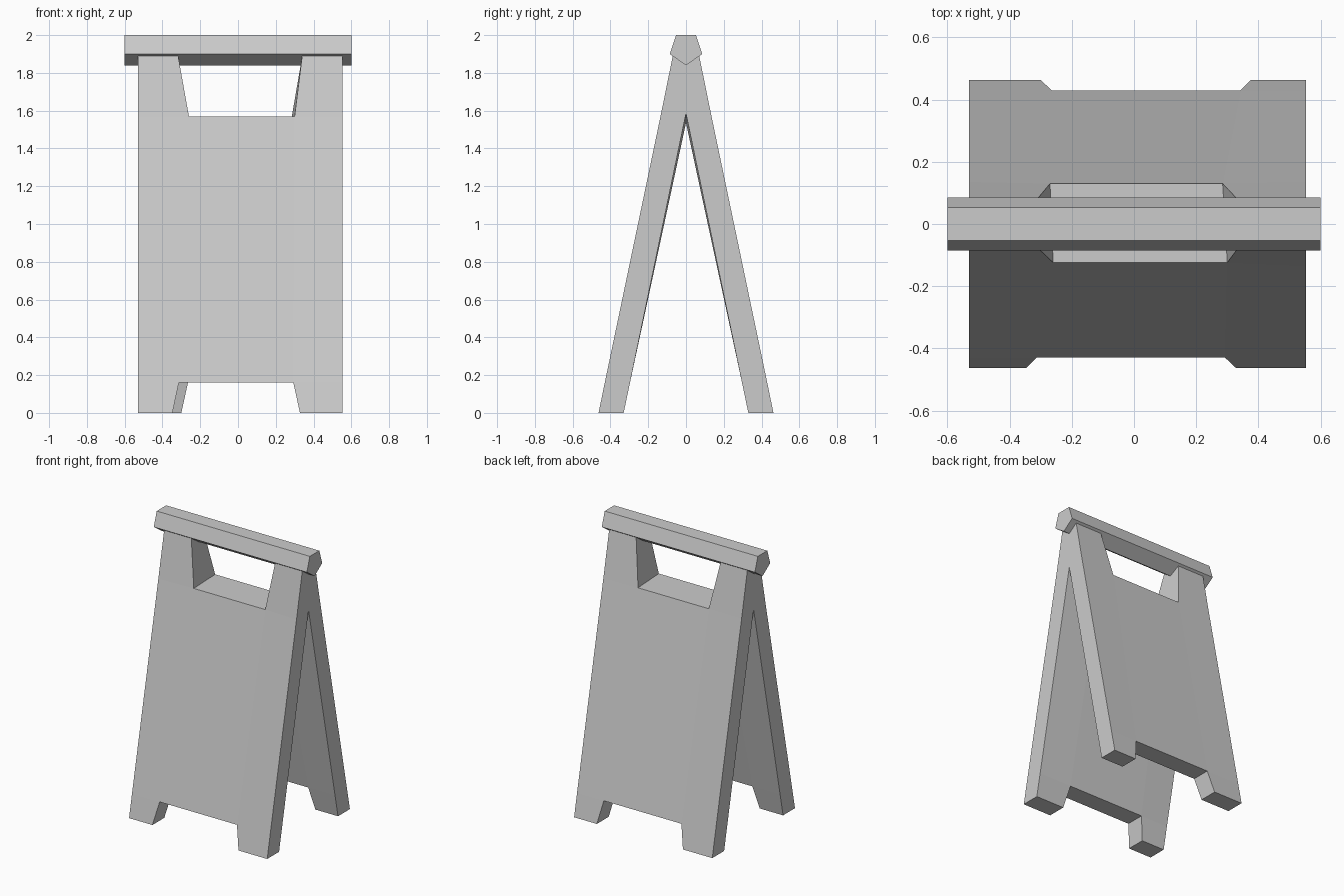
import bpy, bmesh

if "Cube" in bpy.data.objects:
    bpy.data.objects.remove(bpy.data.objects["Cube"])


def make_object(name, bm):
    bmesh.ops.recalc_face_normals(bm, faces=bm.faces[:])
    mesh = bpy.data.meshes.new(name)
    bm.to_mesh(mesh)
    bm.free()
    obj = bpy.data.objects.new(name, mesh)
    bpy.context.collection.objects.link(obj)
    return obj


# Top rail: five-sided bar along x
bm = bmesh.new()
profile = [(-0.053, 2.0), (0.053, 2.0), (0.086, 1.9), (0, 1.84), (-0.086, 1.9)]
end = bm.faces.new([bm.verts.new((-0.6, y, z)) for y, z in profile])
ext = bmesh.ops.extrude_face_region(bm, geom=[end], use_keep_orig=True)
bmesh.ops.translate(bm, vec=(1.2, 0, 0),
                    verts=[v for v in ext["geom"] if isinstance(v, bmesh.types.BMVert)])
make_object("top_rail", bm)

# Folding board: two leaning panels joined at the top, with handle hole and feet notches
LEFT, RIGHT = -0.53, 0.553
HEIGHTS = [0, 0.16, 1.57, 1.89]
DEPTHS = [0.463, 0.43, 0.135, 0.07]
# notch edges (left, right) for each height, slightly uneven hand-cut look
FRONT = [(-0.347, 0.328), (-0.313, 0.293), (-0.26, 0.30), (-0.317, 0.34)]
BACK = [(-0.30, 0.375), (-0.265, 0.343), (-0.27, 0.285), (-0.32, 0.342)]

bm = bmesh.new()
apex = [bm.verts.new((x, 0, z)) for x, z in
        ((LEFT, 1.585), (-0.265, 1.535), (0.292, 1.535), (RIGHT, 1.585))]


def panel(sign, notch, handle_depth):
    outer, inner = [], []
    for r, (z, d) in enumerate(zip(HEIGHTS, DEPTHS)):
        xs = (LEFT, *notch[r], RIGHT)
        outer.append([bm.verts.new((x, sign * (handle_depth if r == 2 and c in (1, 2) else d), z))
                      for c, x in enumerate(xs)])
        if r < 2:
            inner.append([bm.verts.new((x, sign * (0.33 - 0.209 * z), z)) for x in xs])
    inner.append(apex)
    # leg columns in every row, middle column only between the notches
    for layer in (outer, inner):
        for r in range(len(layer) - 1):
            for c in range(3):
                if c != 1 or r == 1:
                    bm.faces.new((layer[r][c], layer[r][c + 1],
                                  layer[r + 1][c + 1], layer[r + 1][c]))
    # outer sides, foot soles and lower notch walls
    for r, c in ((0, 0), (1, 0), (0, 3), (1, 3), (0, 1), (0, 2)):
        bm.faces.new((outer[r][c], outer[r + 1][c], inner[r + 1][c], inner[r][c]))
    for r, c in ((0, 0), (0, 2), (1, 1)):
        bm.faces.new((outer[r][c], outer[r][c + 1], inner[r][c + 1], inner[r][c]))
    return outer


f = panel(-1, FRONT, 0.124)
b = panel(1, BACK, 0.13)
# faces bridging the two panels around the handle
for c in range(4):
    low = [apex[c]] if c in (0, 3) else []
    bm.faces.new([f[3][c], f[2][c], *low, b[2][c], b[3][c]])
for r, c in ((2, 1), (3, 0), (3, 2)):
    bm.faces.new((f[r][c], f[r][c + 1], b[r][c + 1], b[r][c]))
make_object("folding_board", bm)
